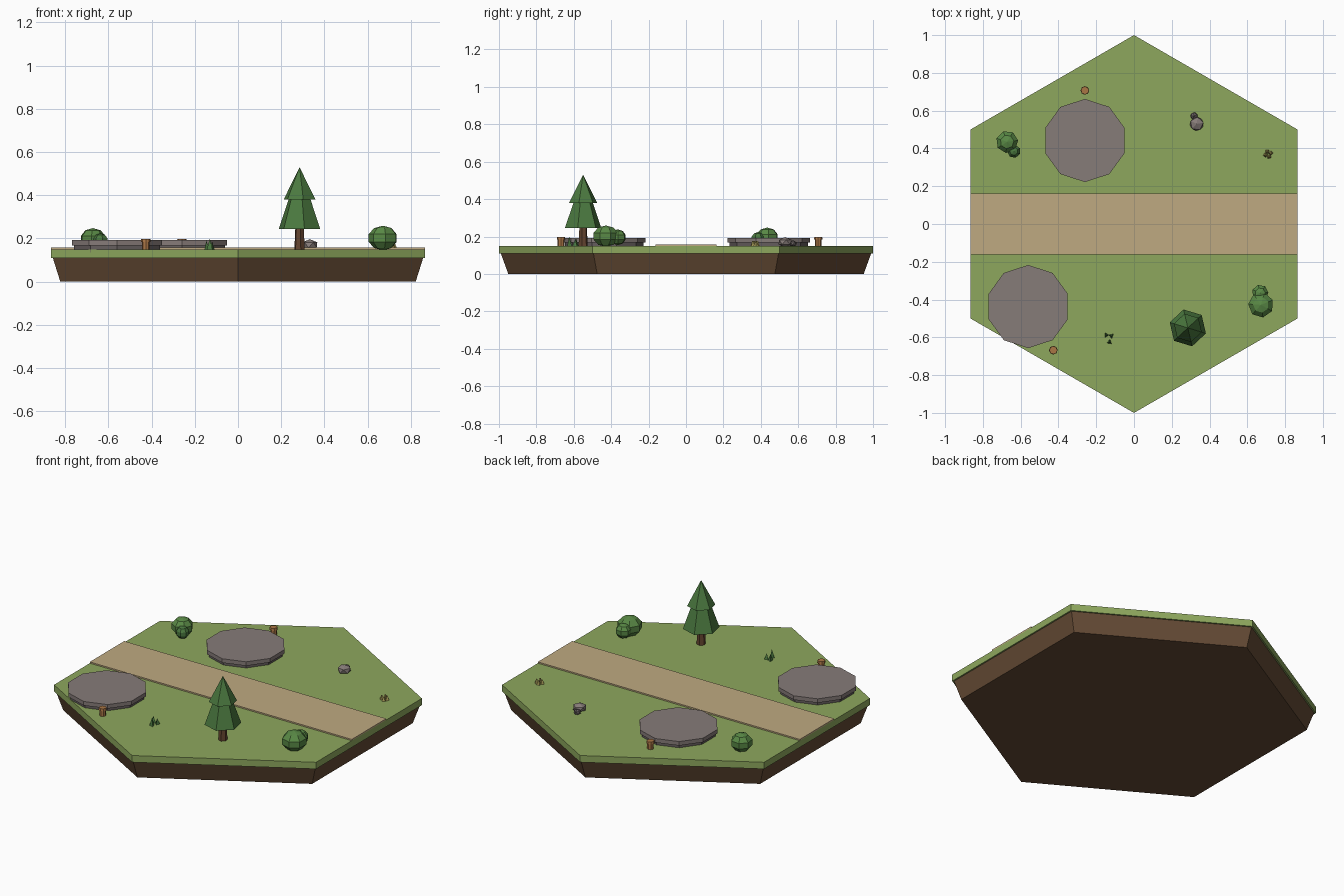
import bpy, bmesh, math
from mathutils import Matrix

if "Cube" in bpy.data.objects:
    bpy.data.objects.remove(bpy.data.objects["Cube"])

G = 0.15  # grass level


def mat(name, r, g, b):
    m = bpy.data.materials.new(name)
    m.diffuse_color = (r, g, b, 1)
    m.use_nodes = True
    m.node_tree.nodes["Principled BSDF"].inputs["Base Color"].default_value = m.diffuse_color
    return m


GRASS = mat("grass", 0.27, 0.39, 0.11)
DIRT = mat("dirt", 0.13, 0.07, 0.035)
PATH = mat("path", 0.52, 0.40, 0.22)
STONE = mat("stone", 0.24, 0.20, 0.19)
STONE_DARK = mat("dark_stone", 0.13, 0.11, 0.11)
LEAF = mat("leaf", 0.10, 0.25, 0.06)
PINE = mat("pine", 0.07, 0.19, 0.05)
BARK = mat("bark", 0.13, 0.06, 0.03)
WOOD = mat("wood", 0.40, 0.18, 0.06)
STRAW = mat("straw", 0.40, 0.34, 0.10)


def finish(bm, name, m):
    bmesh.ops.recalc_face_normals(bm, faces=bm.faces)
    me = bpy.data.meshes.new(name)
    bm.to_mesh(me)
    bm.free()
    me.materials.append(m)
    ob = bpy.data.objects.new(name, me)
    bpy.context.collection.objects.link(ob)
    return ob


def frustum(name, x, y, z0, z1, r0, r1, n, m, phase=90):
    """Straight-sided prism, frustum or cone (r1 = 0)."""
    bm = bmesh.new()

    def ring(r, z):
        if r == 0:
            return [bm.verts.new((x, y, z))]
        a = [math.radians(phase) + 2 * math.pi * i / n for i in range(n)]
        return [bm.verts.new((x + r * math.cos(t), y + r * math.sin(t), z)) for t in a]

    lo, hi = ring(r0, z0), ring(r1, z1)
    bm.faces.new(lo[::-1])
    for i in range(n):
        j = (i + 1) % n
        if r1 == 0:
            bm.faces.new((lo[i], lo[j], hi[0]))
        else:
            bm.faces.new((lo[i], lo[j], hi[j], hi[i]))
    if r1:
        bm.faces.new(hi)
    return finish(bm, name, m)


def blob(name, x, y, z, r, h, m, rot=0, rock=False):
    """Faceted ball, half-height h."""
    bm = bmesh.new()
    if rock:
        bmesh.ops.create_icosphere(bm, subdivisions=1, radius=1)
    else:
        bmesh.ops.create_uvsphere(bm, u_segments=7, v_segments=5, radius=1)
    bm.transform(Matrix.Translation((x, y, z)) @ Matrix.Rotation(math.radians(rot), 4, 'Z')
                 @ Matrix.Diagonal((r, r, h, 1)))
    return finish(bm, name, m)


# Hexagonal ground tile
frustum("dirt_base", 0, 0, 0, 0.11, 0.95, 0.99, 6, DIRT)
frustum("grass_top", 0, 0, 0.11, G, 1, 1, 6, GRASS)

# Path strip across the tile
bm = bmesh.new()
bmesh.ops.create_cube(bm, size=1)
bm.transform(Matrix.Translation((0, 0, 0.149)) @ Matrix.Diagonal((1.732, 0.325, 0.018, 1)))
finish(bm, "path", PATH)

# Round stone platforms, each with a marker post
for i, (x, y, px, py) in enumerate([(-0.26, 0.442, -0.26, 0.707), (-0.56, -0.437, -0.427, -0.668)]):
    frustum(f"platform_base_{i}", x, y, 0.135, 0.17, 0.209, 0.209, 10, STONE_DARK)
    frustum(f"platform_slab_{i}", x, y, 0.168, 0.192, 0.22, 0.22, 10, STONE)
    frustum(f"post_{i}", px, py, G, 0.186, 0.018, 0.018, 8, WOOD)
    frustum(f"post_cap_{i}", px, py, 0.183, 0.197, 0.023, 0.021, 8, WOOD)

# Pine tree
tx, ty = 0.285, -0.55
frustum("trunk", tx, ty, G, 0.26, 0.025, 0.02, 6, BARK, 43)
frustum("lower_branches", tx, ty, 0.245, 0.395, 0.1, 0.048, 6, PINE, 43)
frustum("upper_branches", tx, ty, 0.38, 0.53, 0.077, 0, 6, PINE, 43)

# Bushes
blob("left_bush", -0.672, 0.435, 0.195, 0.062, 0.053, LEAF, 20)
blob("left_bush_small", -0.636, 0.385, 0.188, 0.037, 0.036, PINE, 40)
blob("right_bush", 0.672, -0.428, 0.202, 0.071, 0.057, LEAF, 35)
blob("right_bush_small", 0.668, -0.365, 0.196, 0.046, 0.042, LEAF, 15)

# Rocks
blob("rock", 0.332, 0.53, 0.17, 0.04, 0.027, STONE, 10, True)
blob("rock_small", 0.318, 0.572, 0.162, 0.021, 0.018, STONE_DARK, 30, True)

# Grass tuft and low straw tuft
for i, (x, y, h) in enumerate([(-0.147, -0.588, 0.04), (-0.12, -0.592, 0.035), (-0.13, -0.625, 0.05)]):
    frustum(f"grass_blade_{i}", x, y, G, G + h, 0.015, 0, 3, PINE, 40 * i)
for i in range(4):
    a = math.radians(90 * i + 20)
    frustum(f"straw_blade_{i}", 0.71 + 0.015 * math.cos(a), 0.37 + 0.014 * math.sin(a),
            G, G + 0.025, 0.013, 0.004, 4, STRAW, 50 * i)
